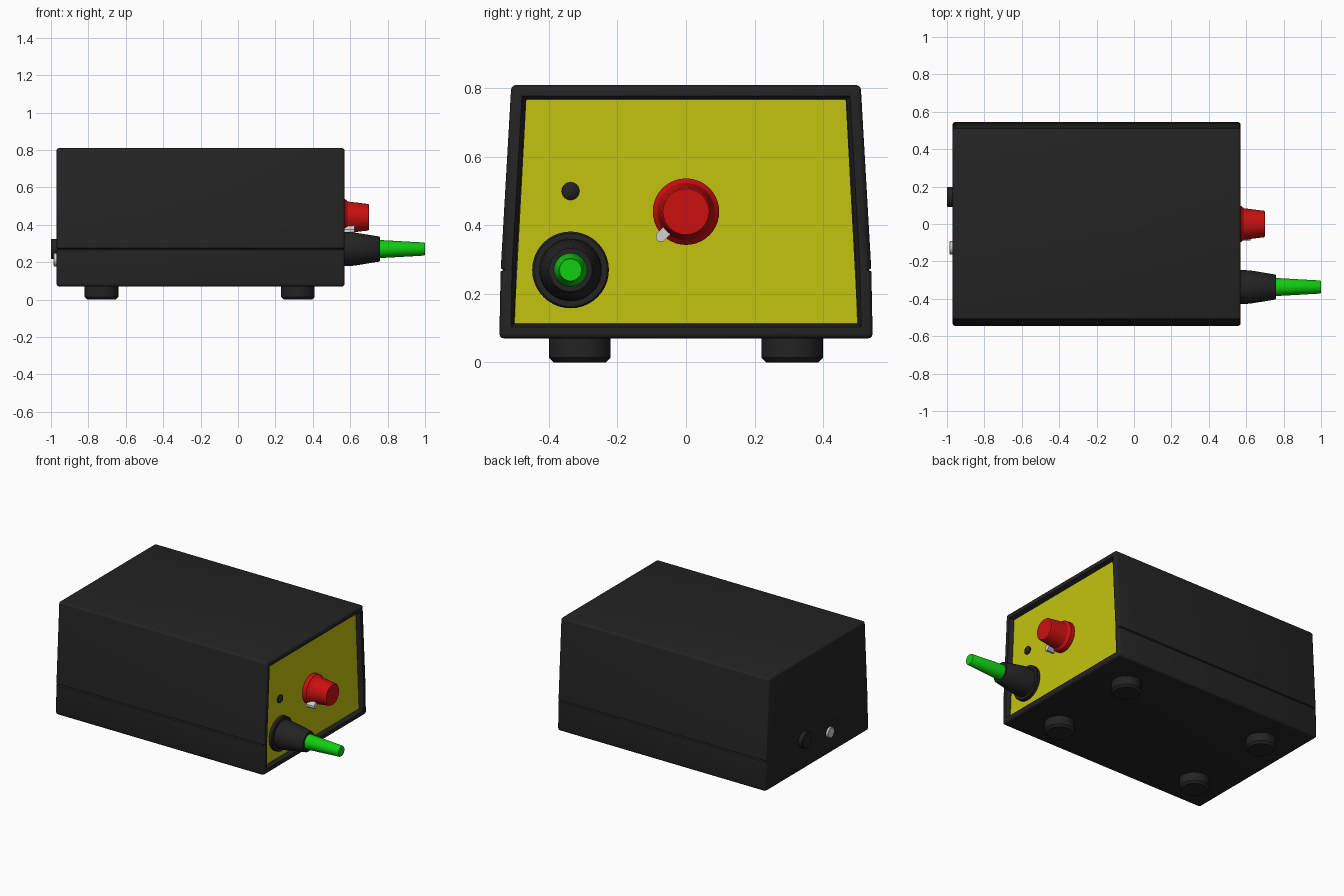
import bpy
import bmesh
import math
from mathutils import Vector

cube = bpy.data.objects.get("Cube")
if cube:
    bpy.data.objects.remove(cube, do_unlink=True)


def make_material(name, rgb):
    mat = bpy.data.materials.new(name)
    mat.use_nodes = True
    colour = (*rgb, 1)
    mat.diffuse_color = colour
    mat.node_tree.nodes["Principled BSDF"].inputs["Base Color"].default_value = colour
    return mat


black = make_material("black plastic", (0.017, 0.017, 0.017))
yellow = make_material("yellow panel", (0.55, 0.55, 0.005))
red = make_material("red knob", (0.6, 0.005, 0.005))
green = make_material("green cable", (0.005, 0.62, 0.005))
white = make_material("light grey", (0.65, 0.65, 0.65))


def finish(name, bm, mat, smooth=True):
    bmesh.ops.recalc_face_normals(bm, faces=bm.faces[:])
    mesh = bpy.data.meshes.new(name)
    bm.to_mesh(mesh)
    bm.free()
    mesh.materials.append(mat)
    obj = bpy.data.objects.new(name, mesh)
    bpy.context.collection.objects.link(obj)
    if smooth:
        bpy.ops.object.select_all(action="DESELECT")
        obj.select_set(True)
        bpy.context.view_layer.objects.active = obj
        bpy.ops.object.shade_smooth_by_angle(angle=math.radians(30))
    return obj


def prism(bm, profile, x0, x1):
    """Extrude a (y, z) outline along x."""
    face = bm.faces.new([bm.verts.new((x0, y, z)) for y, z in profile])
    out = bmesh.ops.extrude_face_region(bm, geom=[face])
    moved = [v for v in out["geom"] if isinstance(v, bmesh.types.BMVert)]
    bmesh.ops.translate(bm, vec=(x1 - x0, 0, 0), verts=moved)
    bmesh.ops.recalc_face_normals(bm, faces=bm.faces[:])


def turned(name, points, centre, mat, axis="X", sides=40):
    """Turn (position along axis, radius) points into a capped round part."""
    bm = bmesh.new()
    rings = []
    for along, radius in points:
        ring = []
        for i in range(sides):
            a = math.tau * i / sides
            c, s = radius * math.cos(a), radius * math.sin(a)
            co = (along, centre[0] + c, centre[1] + s) if axis == "X" else \
                 (centre[0] + c, centre[1] + s, along)
            ring.append(bm.verts.new(co))
        rings.append(ring)
    for a, b in zip(rings, rings[1:]):
        for i in range(sides):
            j = (i + 1) % sides
            bm.faces.new((a[i], a[j], b[j], b[i]))
    bm.faces.new(rings[0])
    bm.faces.new(rings[-1])
    return finish(name, bm, mat)


# Case: tapered box with softened edges
BACK, FRONT, PANEL, SEAM = -0.97, 0.57, 0.54, 0.27
bm = bmesh.new()
prism(bm, [(-0.545, 0.07), (0.545, 0.07), (0.541, SEAM), (0.51, 0.81),
           (-0.51, 0.81), (-0.541, SEAM)], BACK, FRONT)
sharp = [e for e in bm.edges if e.calc_face_angle() > 0.5]
bmesh.ops.bevel(bm, geom=sharp, offset=0.014, segments=3, profile=0.5,
                affect="EDGES", clamp_overlap=True)

# Recess in the control end
end = max((f for f in bm.faces if f.normal.x > 0.99), key=lambda f: f.calc_area())
bmesh.ops.inset_region(bm, faces=[end], thickness=0.019, use_even_offset=True)
bmesh.ops.inset_region(bm, faces=[end], thickness=0.011, depth=PANEL - FRONT,
                       use_even_offset=True)

# Seam groove around the case
for z in (SEAM - 0.005, SEAM, SEAM + 0.005):
    bmesh.ops.bisect_plane(bm, geom=bm.verts[:] + bm.edges[:] + bm.faces[:],
                           plane_co=(0, 0, z), plane_no=(0, 0, 1), dist=0.0005)
for v in bm.verts:
    if abs(v.co.z - SEAM) < 0.001:
        if abs(v.co.y) > 0.53:
            v.co.y -= math.copysign(0.008, v.co.y)
        if v.co.x < BACK + 0.003:
            v.co.x += 0.008
finish("case", bm, black)

# Control panel
bm = bmesh.new()
prism(bm, [(-0.501, 0.112), (0.501, 0.112), (0.466, 0.768), (-0.466, 0.768)],
      PANEL - 0.004, PANEL + 0.003)
finish("control_panel", bm, yellow, smooth=False)

# Knob and its pointer
turned("knob", [(PANEL, 0.097), (0.572, 0.097), (0.588, 0.084), (0.695, 0.071),
                (0.70, 0.067)], (0, 0.44), red)
bm = bmesh.new()
out = Vector((-1, -1)).normalized()
side = Vector((-out.y, out.x))
outline = [(0.072, -0.015), (0.108, -0.015), (0.118, -0.006),
           (0.118, 0.006), (0.108, 0.015), (0.072, 0.015)]
pts = [out * r + side * w + Vector((0, 0.44)) for r, w in outline]
prism(bm, [tuple(p) for p in pts], 0.565, 0.622)
finish("knob_pointer", bm, white, smooth=False)

# Cable gland, cable and indicator
CABLE = (-0.337, SEAM)
turned("gland_flange", [(PANEL, 0.112), (0.562, 0.112), (0.567, 0.107)], CABLE, black)
turned("gland_sleeve", [(PANEL, 0.092), (0.62, 0.089), (0.755, 0.067), (0.76, 0.063)],
       CABLE, black)
turned("cable", [(0.74, 0.05), (0.765, 0.048), (0.995, 0.035), (1.0, 0.032)],
       CABLE, green)
turned("indicator", [(PANEL, 0.026), (0.55, 0.026), (0.557, 0.018), (0.56, 0.008)],
       (-0.337, 0.50), black, sides=24)

# Sockets on the far end
turned("black_socket", [(-0.96, 0.053), (-0.996, 0.053), (-1.0, 0.049)],
       (0.145, SEAM), black, sides=32)
turned("light_socket", [(-0.96, 0.035), (-0.983, 0.035), (-0.986, 0.031)],
       (-0.127, 0.213), white, sides=24)

# Feet
for x, end_name in ((-0.73, "far"), (0.32, "near")):
    for y, side_name in ((-0.31, "front"), (0.31, "back")):
        turned(f"{side_name}_{end_name}_foot", [(0, 0.076), (0.014, 0.09), (0.075, 0.09)],
               (x, y), black, axis="Z", sides=32)
